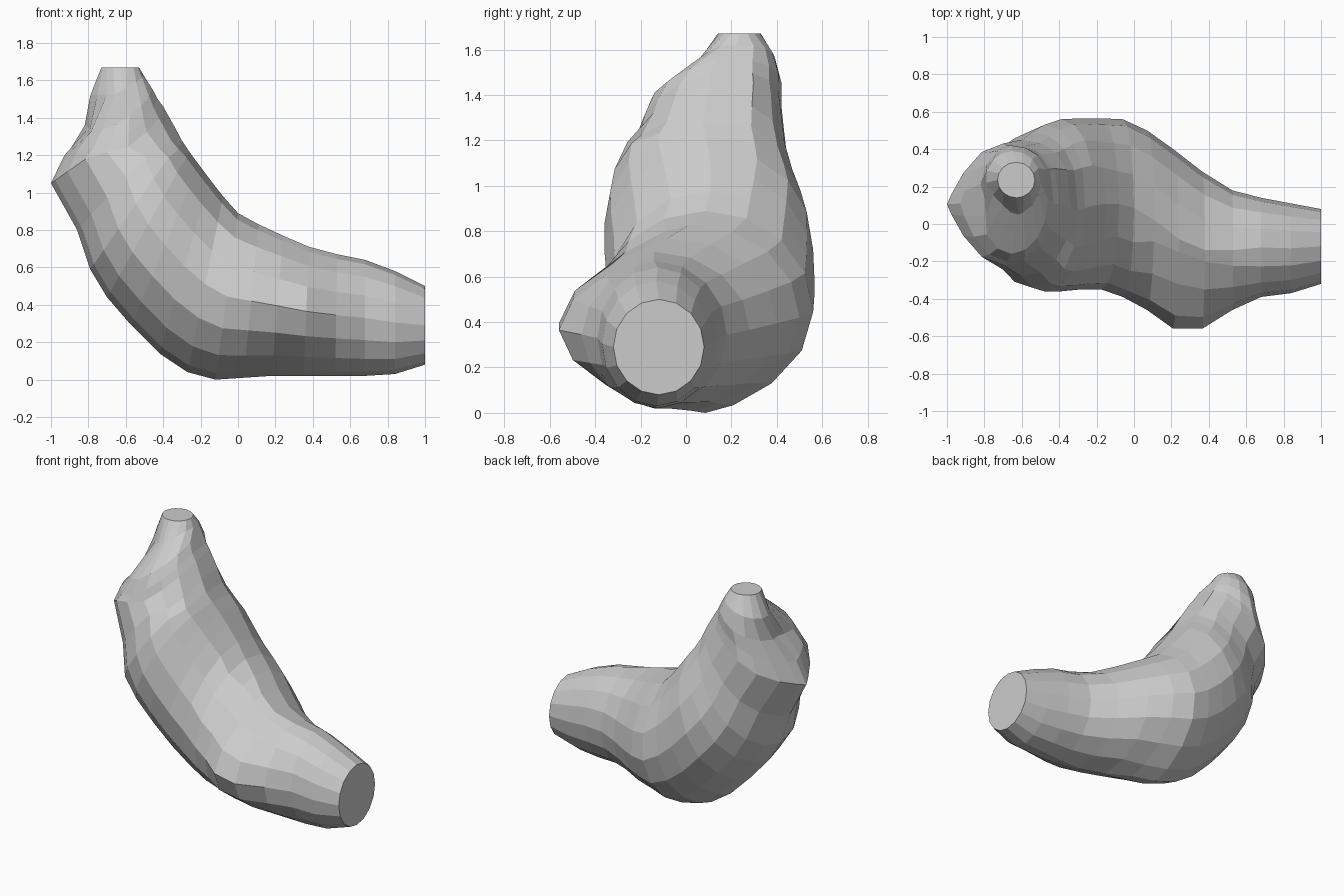
import bpy, bmesh
from math import sin, cos, pi, exp, copysign

SIDES = 16

# Cross-sections along the bend: outer (x, z), inner (x, z), y min, y max
SECTIONS = [
    (1.00, 0.08, 1.00, 0.50, -0.32, 0.08),
    (0.84, 0.03, 0.84, 0.58, -0.37, 0.11),
    (0.68, 0.02, 0.68, 0.64, -0.39, 0.14),
    (0.52, 0.02, 0.53, 0.67, -0.46, 0.18),
    (0.35, 0.02, 0.38, 0.71, -0.56, 0.28),
    (0.18, 0.02, 0.24, 0.77, -0.56, 0.40),
    (0.03, 0.01, 0.11, 0.83, -0.46, 0.50),
    (-0.12, 0.00, 0.00, 0.89, -0.39, 0.56),
    (-0.27, 0.04, -0.08, 0.98, -0.35, 0.565),
    (-0.42, 0.14, -0.15, 1.07, -0.35, 0.565),
    (-0.57, 0.29, -0.21, 1.15, -0.36, 0.56),
    (-0.70, 0.44, -0.26, 1.22, -0.36, 0.53),
    (-0.79, 0.59, -0.30, 1.29, -0.34, 0.49),
    (-0.86, 0.80, -0.34, 1.37, -0.28, 0.45),
    (-1.00, 1.05, -0.40, 1.47, -0.22, 0.43),
    (-0.93, 1.20, -0.43, 1.51, -0.20, 0.42),
    (-0.85, 1.35, -0.46, 1.56, -0.16, 0.42),
    (-0.80, 1.52, -0.50, 1.62, 0.05, 0.39),
    (-0.73, 1.67, -0.53, 1.67, 0.14, 0.33),
]
# How pointed (above 1) or boxy (below 1) each side of a section is
OUTER = {6: 1.4, 7: 1.4, 8: 1.4, 9: 1.4, 10: 1.3, 11: 1.2,
         13: 1.3, 14: 1.9, 15: 1.6, 16: 1.3}
FRONT = {3: 1.4, 4: 2.0, 5: 2.0, 6: 1.5}
INNER_BACK = {9: 0.9, 10: 0.8, 11: 0.75, 12: 0.7, 13: 0.6, 14: 0.55,
              15: 0.55, 16: 0.6, 17: 0.8}
INNER_FRONT = {9: 0.9, 10: 0.85, 11: 0.8, 12: 0.8, 13: 0.8, 14: 0.8, 15: 0.85}


def ring_point(i, a):
    ox, oz, ix, iz, y0, y1 = SECTIONS[i]
    t = (1 + cos(a)) / 2
    x, z = ox + (ix - ox) * t, oz + (iz - oz) * t
    s = sin(a)
    if cos(a) < 0:
        p = OUTER.get(i, 1)
    else:
        p = (INNER_BACK if s > 0 else INNER_FRONT).get(i, 1)
    if s < 0 and i in FRONT:
        p = max(p, FRONT[i])
    s = copysign(abs(s) ** p, s)
    y = (y0 + y1) / 2 + (y1 - y0) / 2 * s
    # Front shoulder slopes down from the tip
    if z > 1.2 and y < 0.14 and i < 18:
        z -= 0.3 * (0.14 - y) * min(1, (z - 1.2) / 0.15)
    # Hollow between the tip and the small lobe on the left
    d = ((y - 0.09) / 0.10) ** 2 + ((z - 1.43) / 0.12) ** 2
    if x < -0.6:
        x += 0.10 * exp(-d)
    return x, y, z


# Curved body lofted through the sections, with flat ends
bm = bmesh.new()
rings = [[bm.verts.new(ring_point(i, 2 * pi * k / SIDES)) for k in range(SIDES)]
         for i in range(len(SECTIONS))]
for r0, r1 in zip(rings, rings[1:]):
    for k in range(SIDES):
        n = (k + 1) % SIDES
        bm.faces.new((r0[k], r0[n], r1[n], r1[k]))
bm.faces.new(rings[0])
bm.faces.new(rings[-1])
bmesh.ops.recalc_face_normals(bm, faces=bm.faces)
mesh = bpy.data.meshes.new("curved_body")
bm.to_mesh(mesh)
bm.free()
bpy.context.collection.objects.link(bpy.data.objects.new("curved_body", mesh))
